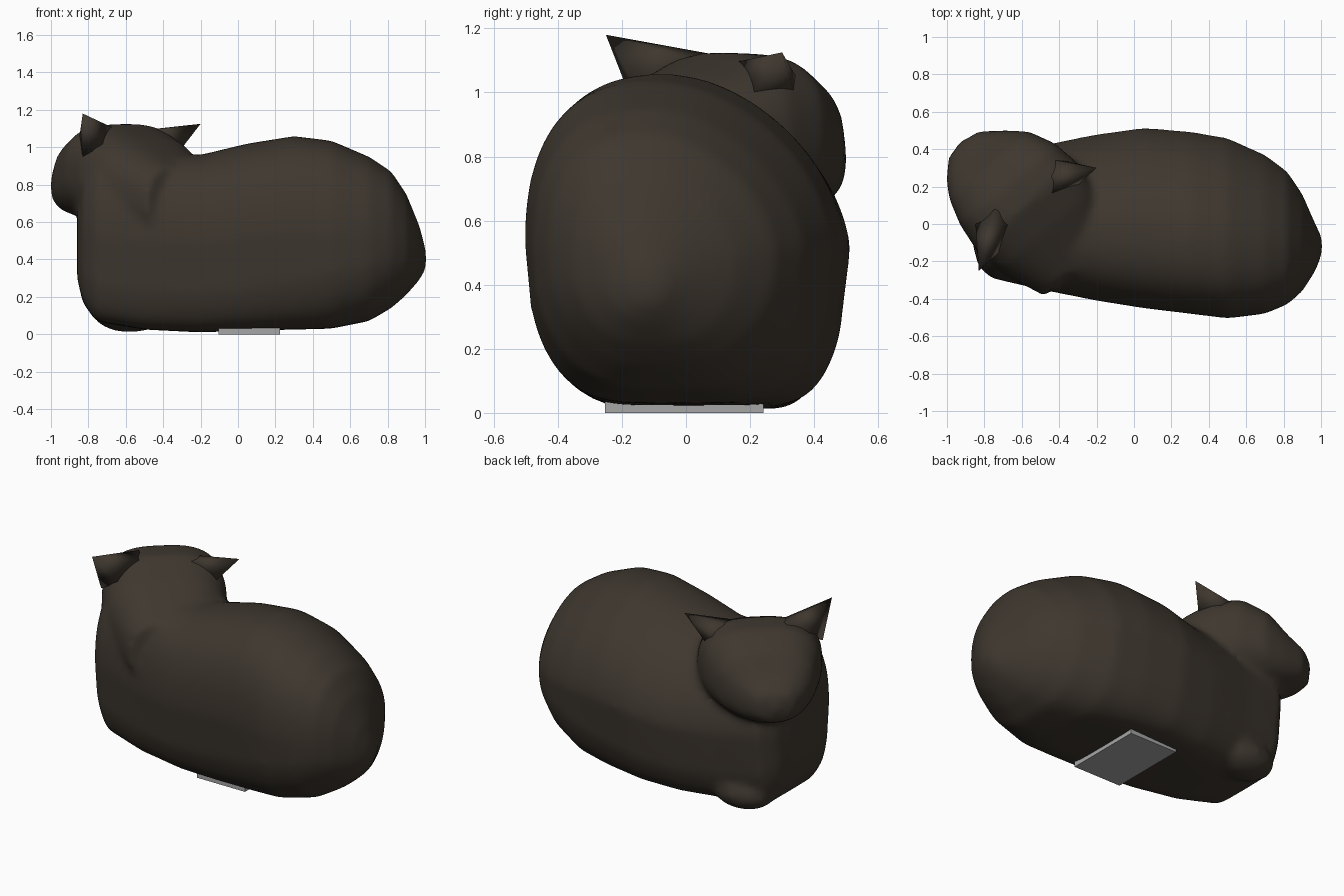
import bpy, bmesh, math
from mathutils import Vector, Matrix

if "Cube" in bpy.data.objects:
    bpy.data.objects.remove(bpy.data.objects["Cube"])


def material(name, rgb):
    m = bpy.data.materials.new(name)
    m.diffuse_color = (*rgb, 1)
    m.use_nodes = True
    m.node_tree.nodes["Principled BSDF"].inputs["Base Color"].default_value = m.diffuse_color
    return m


brown = material("dark brown", (0.048, 0.038, 0.028))
grey = material("plate grey", (0.38, 0.38, 0.38))


def make(name, bm, mat):
    bmesh.ops.recalc_face_normals(bm, faces=bm.faces[:])
    me = bpy.data.meshes.new(name)
    bm.to_mesh(me)
    bm.free()
    ob = bpy.data.objects.new(name, me)
    bpy.context.collection.objects.link(ob)
    me.materials.append(mat)
    return ob


def sgnpow(v, p):
    return math.copysign(abs(v) ** p, v)


def section(lo, hi, zb, zt, n_top, n_bot, skew=0, slope=0, taper=0, count=48):
    """Rounded cross-section: list of (sideways, height)."""
    c, w, zc, h = (lo + hi) / 2, (hi - lo) / 2, (zb + zt) / 2, (zt - zb) / 2
    pts = []
    for i in range(count):
        a = math.tau * i / count
        n = n_top if math.sin(a) > 0 else n_bot
        u, s = sgnpow(math.cos(a), 2 / n), sgnpow(math.sin(a), 2 / n)
        if s > 0:
            if u > 0:
                u *= 1 - slope * s
            u -= skew * s * s
        else:
            u *= 1 - taper * s * s
        pts.append((c + w * u, zc + h * s))
    return pts


def loft(bm, rings):
    vs = [[bm.verts.new(p) for p in r] for r in rings]
    n = len(vs[0])
    for a, b in zip(vs, vs[1:]):
        for i in range(n):
            bm.faces.new((a[i], a[(i + 1) % n], b[(i + 1) % n], b[i]))
    bm.faces.new(vs[0])
    bm.faces.new(vs[-1])


def blob(bm, loc, size):
    bmesh.ops.create_uvsphere(bm, u_segments=20, v_segments=12, radius=1,
                              matrix=Matrix.Translation(loc) @ Matrix.Diagonal((*size, 1)))


bm = bmesh.new()

# Reclining body: x, y min, y max, z bottom, z top (squarer underneath at the front)
BODY = [(-0.86, -0.12, 0.18, 0.30, 0.65), (-0.83, -0.23, 0.30, 0.17, 0.90),
        (-0.76, -0.29, 0.38, 0.07, 1.00), (-0.50, -0.35, 0.42, 0.025, 0.97),
        (-0.20, -0.41, 0.48, 0.01, 0.96), (0.05, -0.45, 0.515, 0.02, 1.02),
        (0.30, -0.48, 0.495, 0.025, 1.06), (0.50, -0.505, 0.46, 0.03, 1.035),
        (0.70, -0.48, 0.37, 0.07, 0.95), (0.82, -0.43, 0.28, 0.14, 0.87),
        (0.90, -0.36, 0.16, 0.21, 0.75), (0.97, -0.25, 0.00, 0.29, 0.58),
        (1.005, -0.16, -0.07, 0.35, 0.45)]
rings = []
for x, lo, hi, zb, zt in BODY:
    n_bot = 7 if x < 0.1 else max(2.8, 7 - 6 * (x - 0.1))
    rings.append([(x, y, z) for y, z in
                  section(lo, hi, zb, zt, 2.15, n_bot, 0.17, 0.15, 0.22)])
loft(bm, rings)

# Head turned to the back left: forward, sideways shift, half width, z bottom, z top
E, F = Vector((0.76, 0.65, 0)), Vector((-0.65, 0.76, 0))


def head_point(e, f, z):
    return E * (e - 0.375) + F * f + Vector((0, 0, z))


HEAD = [(0.02, 0, 0.24, 0.50, 0.90), (0.28, 0, 0.34, 0.50, 1.05),
        (0.45, 0, 0.355, 0.55, 1.125), (0.60, 0, 0.335, 0.60, 1.12),
        (0.74, -0.01, 0.28, 0.62, 1.04), (0.83, -0.03, 0.205, 0.64, 0.93),
        (0.92, -0.04, 0.10, 0.68, 0.85)]
loft(bm, [[head_point(e, f, z) for e, z in section(s - w, s + w, zb, zt, 2.8, 2.3)]
          for f, s, w, zb, zt in HEAD])

# Muzzle and tucked front paws
blob(bm, head_point(-0.04, 0.85, 0.77), (0.09, 0.09, 0.10))
blob(bm, (-0.58, 0.26, 0.12), (0.20, 0.14, 0.11))

body = make("cat_body", bm, brown)
rm = body.modifiers.new("fuse", 'REMESH')
rm.mode = 'VOXEL'
rm.voxel_size = 0.022
rm.use_smooth_shade = True
sm = body.modifiers.new("soften", 'SMOOTH')
sm.factor = 0.5
sm.iterations = 8

# Pointed ears: tip followed by base points sunk into the head
EARS = {"left_ear": [(-0.83, -0.25, 1.18), (-0.83, -0.16, 0.95), (-0.72, -0.15, 1.01),
                     (-0.66, 0.02, 1.10), (-0.74, 0.08, 1.12), (-0.85, 0.04, 1.04)],
        "right_ear": [(-0.20, 0.30, 1.125), (-0.52, 0.24, 1.09), (-0.32, 0.19, 0.97),
                      (-0.43, 0.35, 0.96), (-0.50, 0.13, 1.09), (-0.52, 0.36, 1.02)]}
for name, pts in EARS.items():
    bm = bmesh.new()
    for p in pts:
        bm.verts.new(p)
    bmesh.ops.convex_hull(bm, input=bm.verts[:])
    ear = make(name, bm, brown)
    ear.data.shade_smooth()

# Base plate under the belly
bm = bmesh.new()
bmesh.ops.create_cube(bm, size=1, matrix=Matrix.Translation((0.06, -0.005, 0.0225))
                      @ Matrix.Diagonal((0.33, 0.495, 0.045, 1)))
make("base_plate", bm, grey)
